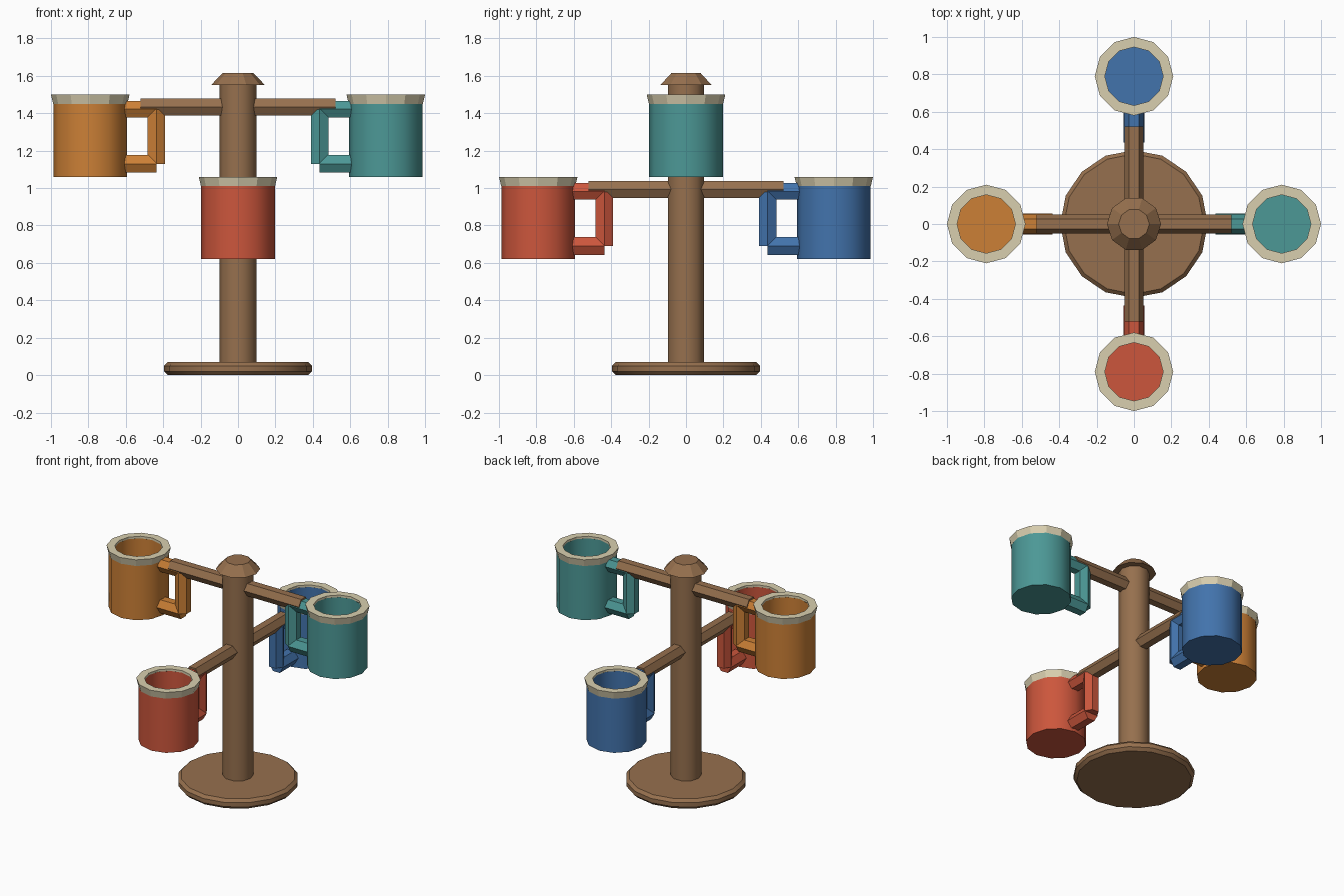
import bpy, bmesh, math
from mathutils import Vector, Matrix

cube = bpy.data.objects.get("Cube")
if cube:
    bpy.data.objects.remove(cube)


def material(name, rgb):
    # colours given as 0-255 display values, stored linear
    col = [((c / 255 + 0.055) / 1.055) ** 2.4 for c in rgb] + [1]
    m = bpy.data.materials.new(name)
    m.use_nodes = True
    m.diffuse_color = col
    m.node_tree.nodes["Principled BSDF"].inputs["Base Color"].default_value = col
    return m


wood = material("wood", (150, 112, 78))
cream = material("cream", (217, 207, 175))
orange = material("orange", (204, 128, 54))
teal = material("teal", (76, 152, 150))
red = material("red", (204, 86, 60))
blue = material("blue", (66, 115, 172))


def finish(name, bm, mat, smooth=False):
    bmesh.ops.recalc_face_normals(bm, faces=bm.faces)
    mesh = bpy.data.meshes.new(name)
    bm.to_mesh(mesh)
    bm.free()
    ob = bpy.data.objects.new(name, mesh)
    bpy.context.collection.objects.link(ob)
    mesh.materials.append(mat)
    if smooth:
        bpy.ops.object.select_all(action="DESELECT")
        ob.select_set(True)
        bpy.context.view_layer.objects.active = ob
        bpy.ops.object.shade_smooth_by_angle(angle=math.radians(38))
    return ob


def lathe(name, profile, sides, mat, centre=(0, 0, 0), closed=False, smooth=True):
    """Revolve (radius, height) points; open profiles get end caps."""
    bm = bmesh.new()
    rings = []
    for r, z in profile:
        angles = [math.tau * i / sides for i in range(sides)]
        rings.append([bm.verts.new(Vector(centre) + Vector((r * math.cos(a), r * math.sin(a), z)))
                      for a in angles])
    pairs = list(zip(rings, rings[1:]))
    if closed:
        pairs.append((rings[-1], rings[0]))
    else:
        bm.faces.new(rings[0])
        bm.faces.new(rings[-1])
    for low, high in pairs:
        for i in range(sides):
            j = (i + 1) % sides
            bm.faces.new((low[i], low[j], high[j], high[i]))
    return finish(name, bm, mat, smooth)


def add_bar(bm, start, end, radius, side):
    """Six-sided bar with two corners pointing along the side direction."""
    start, end, side = Vector(start), Vector(end), Vector(side)
    axis = (end - start).normalized()
    other = axis.cross(side)
    basis = Matrix((side, other, axis)).transposed().to_4x4()
    new = bmesh.ops.create_cone(bm, cap_ends=True, segments=6, radius1=radius,
                                radius2=radius, depth=(end - start).length)["verts"]
    # put a corner on the local x axis
    corner = max(new, key=lambda v: v.co.x).co
    turn = Matrix.Rotation(-math.atan2(corner.y, corner.x), 4, "Z")
    bmesh.ops.transform(bm, verts=new, matrix=Matrix.Translation((start + end) / 2) @ basis @ turn)


# stand
lathe("base", [(0.375, 0), (0.395, 0.02), (0.395, 0.05), (0.375, 0.07)], 16, wood)
lathe("post", [(0.1, 0.05), (0.1, 1.56)], 10, wood)
lathe("post_cap", [(0.145, 1.55), (0.082, 1.615)], 10, wood, smooth=False)


def hanging_mug(label, direction, bottom, mat):
    d = Vector(direction)
    side = Vector((-d.y, d.x, 0))

    def at(distance, height):
        return d * distance + Vector((0, 0, bottom + height))

    # arm
    bm = bmesh.new()
    add_bar(bm, at(0.05, 0.373), at(0.52, 0.373), 0.052, side)
    finish(label + "_arm", bm, wood)

    # mug with hollow inside
    lathe(label + "_mug", [(0.197, 0), (0.197, 0.4), (0.157, 0.43), (0.157, 0.03)],
          12, mat, at(0.79, 0))
    lathe(label + "_mug_rim", [(0.198, 0.39), (0.21, 0.44), (0.156, 0.44), (0.156, 0.425)],
          12, cream, at(0.79, 0), closed=True, smooth=False)

    # handle
    bm = bmesh.new()
    add_bar(bm, at(0.435, 0.362), at(0.61, 0.362), 0.051, side)
    add_bar(bm, at(0.437, 0.07), at(0.437, 0.36), 0.053, side)
    add_bar(bm, at(0.435, 0.07), at(0.61, 0.07), 0.055, side)
    finish(label + "_handle", bm, mat)


hanging_mug("right", (-1, 0, 0), 1.06, orange)
hanging_mug("left", (1, 0, 0), 1.06, teal)
hanging_mug("front", (0, -1, 0), 0.62, red)
hanging_mug("back", (0, 1, 0), 0.62, blue)
